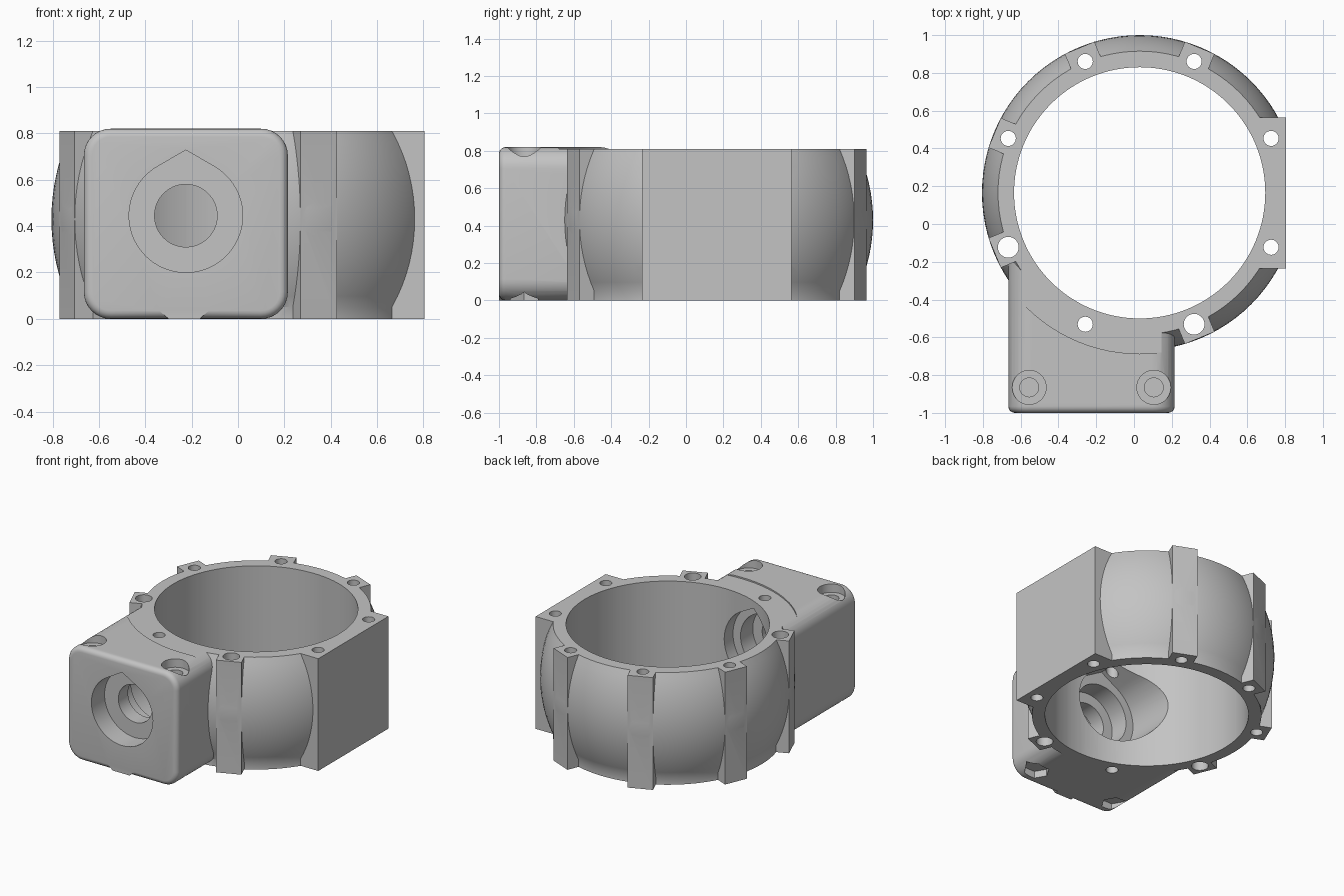
import bpy, bmesh, math
from mathutils import Matrix, Vector

old = bpy.data.objects.get("Cube")
if old:
    bpy.data.objects.remove(old, do_unlink=True)

CX, CY, TOP = 0.03, 0.165, 0.81      # ring centre and height
PX, PZ = -0.225, 0.445               # port axis
BORE, BOLT_R = 0.665, 0.753

grey = bpy.data.materials.new("plain_grey")
grey.use_nodes = True
grey.diffuse_color = (0.55, 0.55, 0.55, 1)
grey.node_tree.nodes["Principled BSDF"].inputs["Base Color"].default_value = (0.55, 0.55, 0.55, 1)


def finish(name, bm):
    bmesh.ops.recalc_face_normals(bm, faces=bm.faces)
    me = bpy.data.meshes.new(name)
    bm.to_mesh(me)
    bm.free()
    me.materials.append(grey)
    ob = bpy.data.objects.new(name, me)
    bpy.context.collection.objects.link(ob)
    return ob


def box(name, lo, hi, matrix=Matrix()):
    bm = bmesh.new()
    bmesh.ops.create_cube(bm, size=1)
    lo, hi = Vector(lo), Vector(hi)
    for v in bm.verts:
        v.co = matrix @ Vector([lo[i] + (v.co[i] + 0.5) * (hi[i] - lo[i]) for i in range(3)])
    return finish(name, bm)


def prism(name, points, vector):
    bm = bmesh.new()
    face = bm.faces.new([bm.verts.new(p) for p in points])
    new = bmesh.ops.extrude_face_region(bm, geom=[face])["geom"]
    bmesh.ops.translate(bm, vec=vector, verts=[g for g in new if isinstance(g, bmesh.types.BMVert)])
    return finish(name, bm)


def circle(r, n):
    return [(r * math.cos(math.tau * i / n), r * math.sin(math.tau * i / n)) for i in range(n)]


def post(name, x, y, r, z0, z1, n=32):
    return prism(name, [(x + a, y + b, z0) for a, b in circle(r, n)], (0, 0, z1 - z0))


def port(name, r, y0, y1, tip=False):
    pts = circle(r, 72)
    if tip:      # teardrop: pointed roof tangent to the circle
        pts = [p for i, p in enumerate(pts) if not 12 < i < 24]
        pts.insert(13, (0, r / math.cos(math.pi / 6)))
    return prism(name, [(PX + a, y0, PZ + b) for a, b in pts], (0, y1 - y0, 0))


def combine(target, other, operation):
    mod = target.modifiers.new("combine", "BOOLEAN")
    mod.object, mod.operation, mod.solver = other, operation, "EXACT"
    bpy.context.view_layer.objects.active = target
    bpy.ops.object.modifier_apply(modifier=mod.name)
    bpy.data.objects.remove(other, do_unlink=True)


def barrel():
    # bulged ring body, turned around its own axis
    mid, half, sag = 0.43, 0.38, 0.085
    big = (half * half + sag * sag) / (2 * sag)
    profile = [(0, 0), (0.75, 0)]
    for i in range(17):
        dz = half * (i / 8 - 1)
        profile.append((0.835 - big + math.sqrt(big * big - dz * dz), mid + dz))
    profile.append((0, TOP))
    bm = bmesh.new()
    vs = [bm.verts.new((CX + r, CY, z)) for r, z in profile]
    es = [bm.edges.new(p) for p in zip(vs, vs[1:])]
    bmesh.ops.spin(bm, geom=vs + es, cent=(CX, CY, 0), axis=(0, 0, 1),
                   angle=math.tau, steps=96, use_merge=True)
    bmesh.ops.remove_doubles(bm, verts=bm.verts, dist=1e-5)
    return finish("ring_housing", bm)


def front_block():
    # block with rounded long edges and a filleted front rim
    lo, hi = Vector((-0.665, -1, 0)), Vector((0.215, -0.12, 0.82))
    bm = bmesh.new()
    bmesh.ops.create_cube(bm, size=1)
    for v in bm.verts:
        v.co = [lo[i] + (v.co[i] + 0.5) * (hi[i] - lo[i]) for i in range(3)]
    long_edges = [e for e in bm.edges if abs(e.verts[0].co.y - e.verts[1].co.y) > 0.5]
    bmesh.ops.bevel(bm, geom=long_edges, offset=0.115, segments=8, profile=0.5, affect="EDGES")
    rim = [e for e in bm.edges if all(v.co.y < -0.999 for v in e.verts)]
    bmesh.ops.bevel(bm, geom=rim, offset=0.035, segments=5, profile=0.5, affect="EDGES")
    return finish("front_block", bm)


# Port block, lowered where it meets the ring
block = front_block()
combine(block, post("step_cut", CX, CY, 0.852, TOP, 1, 96), "DIFFERENCE")
tab = [(-0.34, -1, 0.035), (-0.30, -1, 0), (-0.165, -1, 0), (-0.125, -1, 0.035)]
combine(block, prism("front_tab", tab, (0, 0.06, 0)), "UNION")

# Ring with ribs at the bolts and a flat mounting pad
housing = barrel()
angles = [math.radians(22.5 + 45 * i) for i in range(8)]
for a in angles[1:7]:
    turn = Matrix.Translation((CX, CY, 0)) @ Matrix.Rotation(a, 4, "Z")
    combine(housing, box("rib", (0.60, -0.085, 0), (0.831, 0.085, TOP), turn), "UNION")
combine(housing, box("flat_pad", (0.5, -0.235, 0), (0.805, 0.565, TOP)), "UNION")
combine(housing, box("pad_cut", (0.805, -1, -1), (1.2, 1, 2)), "DIFFERENCE")
combine(housing, block, "UNION")

# Main bore and bolt holes
combine(housing, post("bore", CX, CY, BORE, -1, 2, 128), "DIFFERENCE")
for i, a in enumerate(angles):
    r = 0.055 if i in (4, 6) else 0.04
    x, y = CX + BOLT_R * math.cos(a), CY + BOLT_R * math.sin(a)
    combine(housing, post("bolt_hole", x, y, r, -1, 2), "DIFFERENCE")

# Stepped port from the front face into the bore
for r, y0, y1, tip in ((0.245, -1.1, -0.85, True), (0.135, -0.9, -0.6, False),
                       (0.21, -0.74, -0.5, False), (0.27, -0.6, 0, True)):
    combine(housing, port("port_cut", r, y0, y1, tip), "DIFFERENCE")

# Clamp screws: head recess, shank hole and hexagonal nut pocket
for x in (-0.555, 0.105):
    for r, z0, z1, n in ((0.09, 0.76, 1, 40), (0.05, 0.07, 0.9, 32), (0.085, -0.1, 0.05, 6)):
        combine(housing, post("screw_cut", x, -0.865, r, z0, z1, n), "DIFFERENCE")

bpy.ops.object.select_all(action="DESELECT")
housing.select_set(True)
bpy.context.view_layer.objects.active = housing
bpy.ops.object.shade_smooth_by_angle(angle=math.radians(25))
